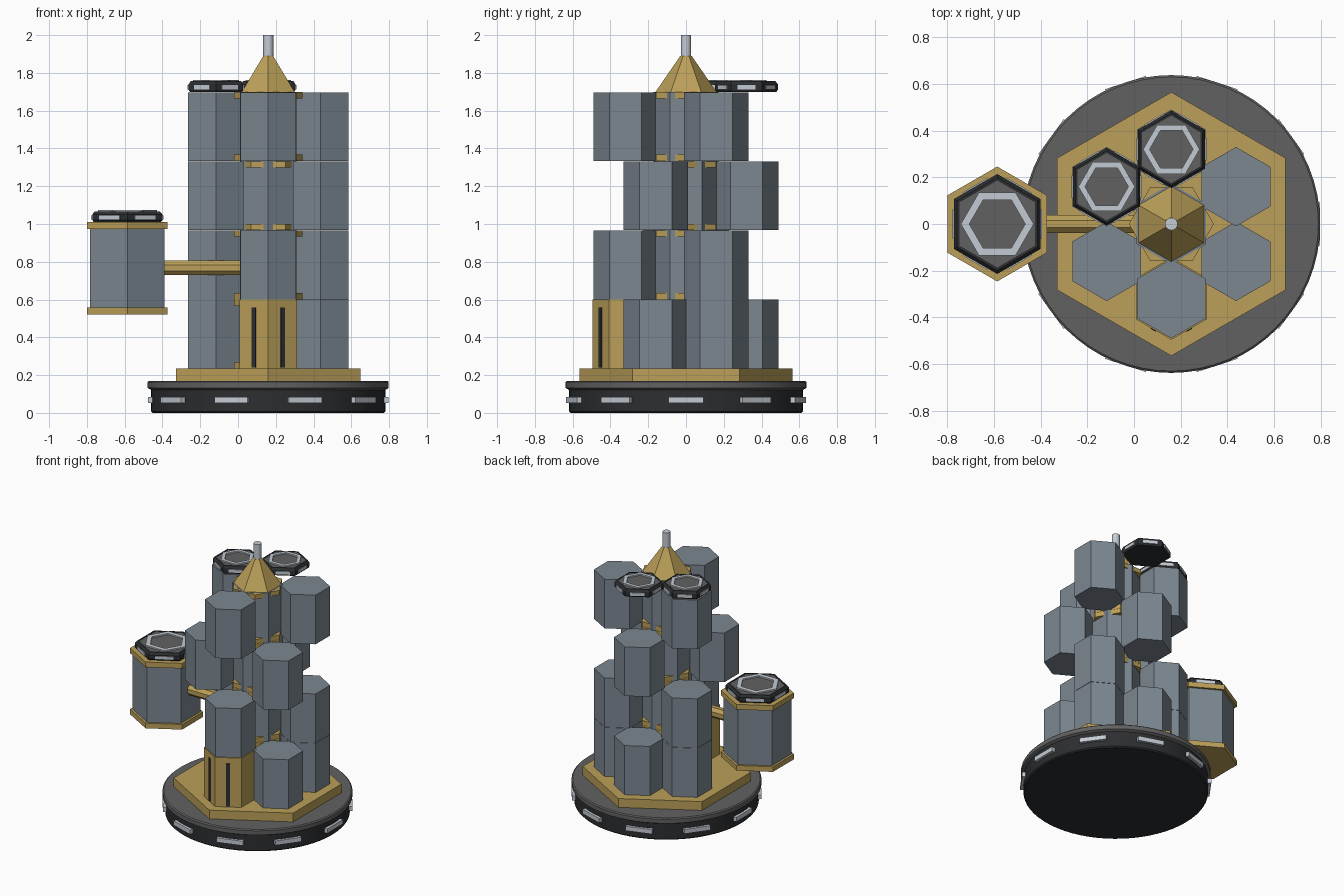
import bpy, bmesh
from math import radians, cos, sin, pi
from mathutils import Matrix

if "Cube" in bpy.data.objects:
    bpy.data.objects.remove(bpy.data.objects["Cube"])


def mat(name, r, g, b):
    m = bpy.data.materials.new(name)
    m.diffuse_color = (r, g, b, 1)
    m.use_nodes = True
    m.node_tree.nodes["Principled BSDF"].inputs["Base Color"].default_value = m.diffuse_color
    return m


STEEL = mat("steel", 0.20, 0.24, 0.28)
GOLD = mat("gold", 0.50, 0.35, 0.10)
DARK = mat("dark", 0.025, 0.027, 0.03)
GREY = mat("grey", 0.12, 0.12, 0.12)
LIGHT = mat("light", 0.55, 0.60, 0.66)
CX = 0.16                      # tower axis
COS30 = cos(pi / 6)


def finish(name, bm, m):
    bmesh.ops.recalc_face_normals(bm, faces=bm.faces)
    me = bpy.data.meshes.new(name)
    bm.to_mesh(me)
    bm.free()
    me.materials.append(m)
    ob = bpy.data.objects.new(name, me)
    bpy.context.collection.objects.link(ob)
    return ob


def lathe(name, x, y, profile, m, n=6, start=90, closed=False):
    """Stack n-sided rings of (radius, z); cap the ends or close into a ring."""
    bm = bmesh.new()
    rings = [[bm.verts.new((x + r * cos(radians(start) + 2 * pi * i / n),
                            y + r * sin(radians(start) + 2 * pi * i / n), z))
              for i in range(n)] for r, z in profile]
    pairs = list(zip(rings, rings[1:]))
    if closed:
        pairs.append((rings[-1], rings[0]))
    else:
        bm.faces.new(rings[0])
        bm.faces.new(rings[-1])
    for a, b in pairs:
        for i in range(n):
            j = (i + 1) % n
            bm.faces.new((a[i], a[j], b[j], b[i]))
    return finish(name, bm, m)


def prism(name, x, y, r, z0, z1, m, n=6, start=90):
    return lathe(name, x, y, [(r, z0), (r, z1)], m, n, start)


def side_boxes(name, x, y, dist, z0, z1, width, depth, angles, m):
    """Boxes facing outwards at a distance around a centre."""
    bm = bmesh.new()
    for a in angles:
        mx = (Matrix.Translation((x, y, (z0 + z1) / 2))
              @ Matrix.Rotation(radians(a), 4, 'Z')
              @ Matrix.Translation((dist, 0, 0))
              @ Matrix.Diagonal((depth, width, z1 - z0, 1)))
        bmesh.ops.create_cube(bm, size=1, matrix=mx)
    return finish(name, bm, m)


def smooth(ob):
    bpy.context.view_layer.objects.active = ob
    ob.select_set(True)
    bpy.ops.object.shade_smooth_by_angle(angle=radians(25))
    ob.select_set(False)


def landing_pad(name, x, y, r, z):
    """Dark hexagonal pad with side lamps and a light ring on top."""
    lathe(name, x, y, [(r * 0.96, z), (r, z + 0.01), (r, z + 0.04), (r * 0.93, z + 0.056),
                       (r * 0.87, z + 0.056), (r * 0.87, z + 0.05)], DARK)
    prism(name + "_deck", x, y, r * 0.87, z + 0.045, z + 0.053, GREY)
    zt = z + 0.05
    ro, ri = r * 0.73, r * 0.56
    lathe(name + "_ring", x, y, [(ro, zt), (ro, zt + 0.013), (ri, zt + 0.013), (ri, zt)],
          LIGHT, start=0, closed=True)
    side_boxes(name + "_lamps", x, y, r * COS30, z + 0.012, z + 0.035, r * 0.58, 0.012,
               range(0, 360, 60), LIGHT)


# Round base with lamps and hexagonal plinth
smooth(lathe("base_drum", CX, 0, [(0.612, 0), (0.62, 0.008), (0.62, 0.13)], DARK, 64))
smooth(lathe("base_rim", CX, 0, [(0.62, 0.122), (0.638, 0.132), (0.638, 0.163), (0.63, 0.17)],
             GREY, 64))
side_boxes("base_lamps", CX, 0, 0.62, 0.052, 0.085, 0.185, 0.034, range(0, 360, 36), LIGHT)
prism("plinth", CX, 0, 0.565, 0.168, 0.235, GOLD)

# Central core with gold collars at each floor
Z0, H = 0.235, 0.366
prism("core", CX, 0, 0.172, Z0, 1.699, STEEL)
for lvl in range(4):
    z = Z0 + lvl * H
    prism("collar_low", CX, 0, 0.182, z, z + 0.034, GOLD, start=0)
    prism("collar_high", CX, 0, 0.182, z + H - 0.034, z + H - 0.001, GOLD, start=0)

# Hexagonal modules around the core, floor by floor
D = 0.32
floors = [(30, 90, 150, 330), (30, 150, 270), (90, 210, 330), (30, 150, 270)]
for lvl, angles in enumerate(floors):
    for a in angles:
        z = Z0 + lvl * H
        prism("module", CX + D * cos(radians(a)), D * sin(radians(a)), 0.17,
              z, z + H - 0.002, STEEL)

# Entrance module with dark slits
prism("entrance", CX, -D, 0.176, Z0, Z0 + H - 0.001, GOLD)
side_boxes("entrance_slits", CX, -D, 0.176 * COS30, 0.24, 0.557, 0.026, 0.008,
           (240, 300), DARK)

# Roof spire and mast
lathe("spire", CX, 0, [(0.163, 1.697), (0.03, 1.89)], GOLD)
smooth(prism("mast", CX, 0, 0.027, 1.88, 2.0, LIGHT, 16))

# Roof landing pads
for a in (90, 150):
    landing_pad("roof_pad", CX + D * cos(radians(a)), D * sin(radians(a)), 0.166, 1.70)

# Side pod on its arm
PX = -0.586
prism("pod_body", PX, 0, 0.228, 0.54, 0.99, STEEL)
for z in (0.52, 0.973):
    prism("pod_plate", PX, 0, 0.246, z, z + 0.038, GOLD)
landing_pad("pod_pad", PX, 0, 0.214, 1.011)
arm = prism("pod_arm", 0, 0, 0.041, -0.43, 0.03, GOLD, 8, 22.5)
arm.data.transform(Matrix.Translation((0, 0, 0.768)) @ Matrix.Rotation(pi / 2, 4, 'Y'))
